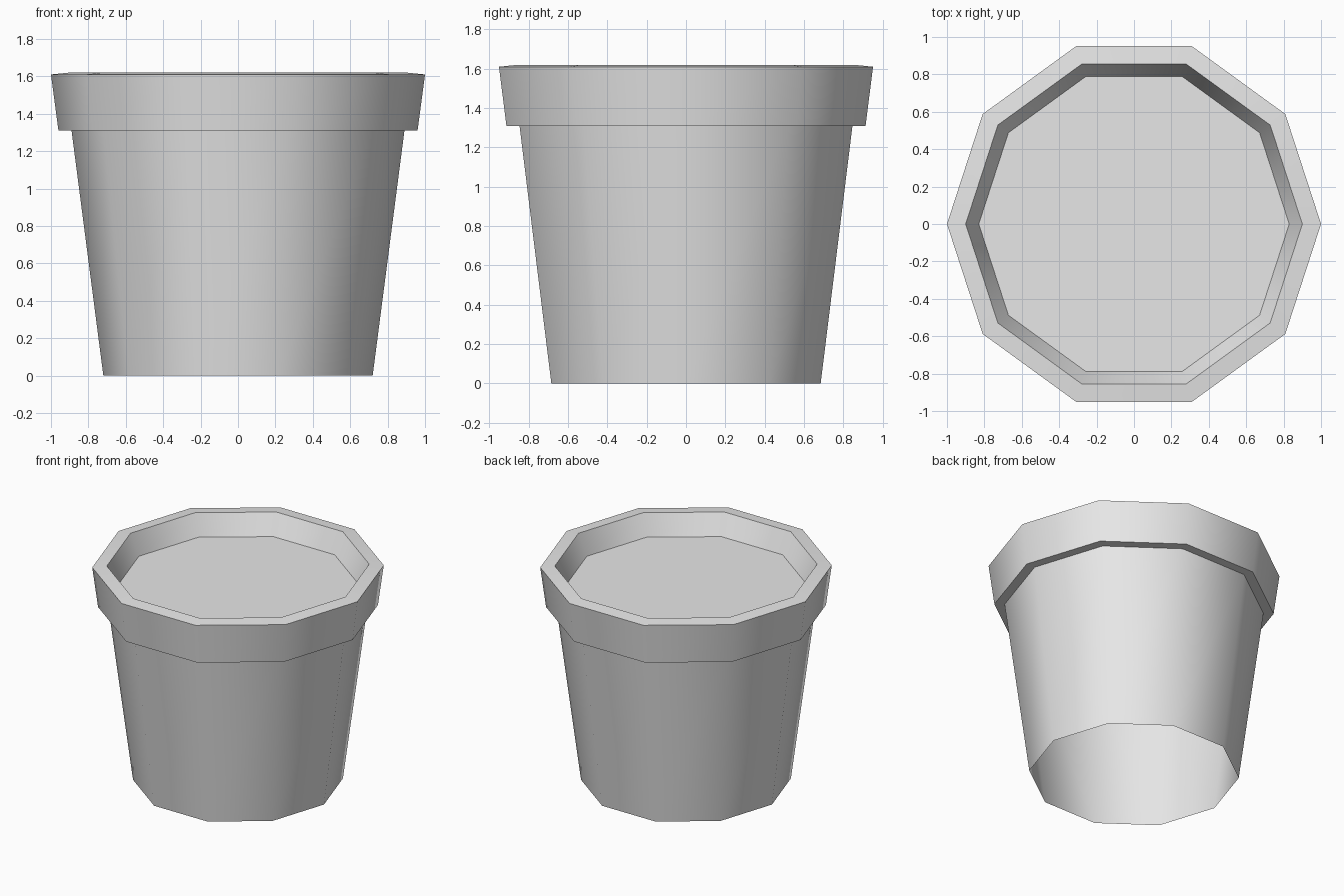
import bpy
import bmesh
from math import cos, sin, pi, radians

SIDES = 10

cube = bpy.data.objects.get("Cube")
if cube:
    bpy.data.objects.remove(cube, do_unlink=True)

grey = bpy.data.materials.new("light_grey")
grey.use_nodes = True
colour = (0.8, 0.8, 0.8, 1)
grey.diffuse_color = colour
grey.node_tree.nodes["Principled BSDF"].inputs["Base Color"].default_value = colour


def lathe(name, profile, cap=False):
    """Spin a (radius, height) profile into a ten-sided shell, optionally capped at its end."""
    bm = bmesh.new()
    rings = [[bm.verts.new((r * cos(2 * pi * i / SIDES), r * sin(2 * pi * i / SIDES), z))
              for i in range(SIDES)] for r, z in profile]
    for low, high in zip(rings, rings[1:]):
        for i in range(SIDES):
            j = (i + 1) % SIDES
            bm.faces.new((low[i], low[j], high[j], high[i]))
    if cap:
        bm.faces.new(rings[-1])
    mesh = bpy.data.meshes.new(name)
    bm.to_mesh(mesh)
    bm.free()
    mesh.materials.append(grey)
    obj = bpy.data.objects.new(name, mesh)
    bpy.context.collection.objects.link(obj)
    bpy.ops.object.select_all(action='DESELECT')
    obj.select_set(True)
    bpy.context.view_layer.objects.active = obj
    bpy.ops.object.shade_smooth_by_angle(angle=radians(40))
    return obj


# Tapered wall, open underneath
lathe("pot_wall", [(0.72, 0), (0.89, 1.31)])

# Overhanging lip: underside, outer band, top and inner slope
lathe("pot_rim", [(0.89, 1.31), (0.96, 1.31), (1.0, 1.61), (0.9, 1.62), (0.83, 1.465)])

# Flat soil surface inside the lip
lathe("soil", [(0.83, 1.465)], cap=True)
